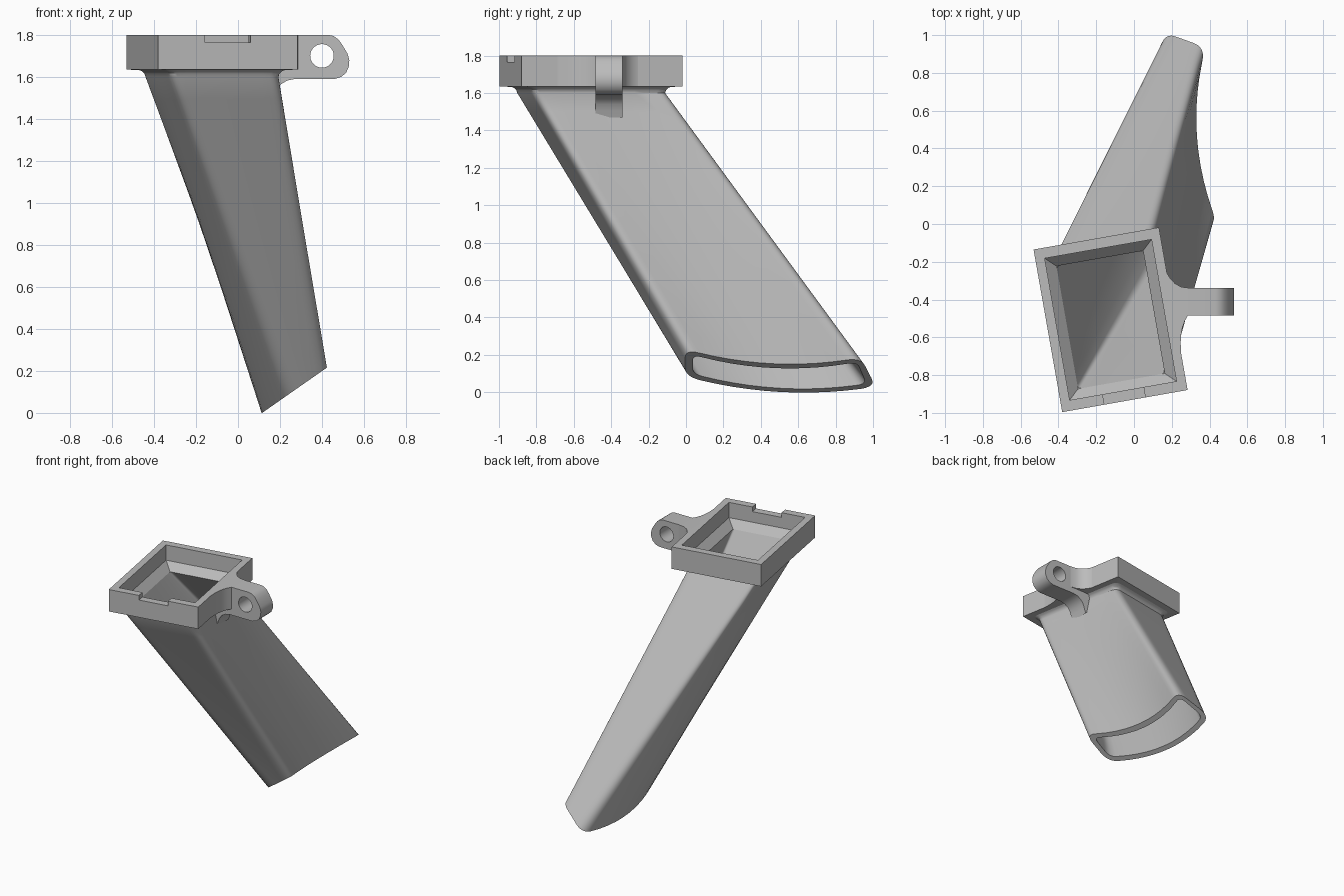
import bpy, bmesh, math
from mathutils import Vector

if "Cube" in bpy.data.objects:
    bpy.data.objects.remove(bpy.data.objects["Cube"])

grey = bpy.data.materials.new("plain grey")
grey.diffuse_color = (0.5, 0.5, 0.5, 1)
grey.use_nodes = True
grey.node_tree.nodes["Principled BSDF"].inputs["Base Color"].default_value = grey.diffuse_color

ANG = math.radians(10)
CX, CY = -0.124, -0.507
U = Vector((math.cos(ANG), math.sin(ANG), 0))
V = Vector((-math.sin(ANG), math.cos(ANG), 0))


def finish(name, bm, smooth=True):
    bmesh.ops.recalc_face_normals(bm, faces=bm.faces)
    me = bpy.data.meshes.new(name)
    bm.to_mesh(me)
    bm.free()
    me.materials.append(grey)
    ob = bpy.data.objects.new(name, me)
    bpy.context.collection.objects.link(ob)
    if smooth:
        bpy.ops.object.select_all(action='DESELECT')
        ob.select_set(True)
        bpy.context.view_layer.objects.active = ob
        bpy.ops.object.shade_smooth_by_angle(angle=math.radians(30))
    return ob


def rect(hu, hv, z):
    """Corners of the turned rectangle: front left, front right, back right, back left."""
    c = Vector((CX, CY, z))
    return [c + U * a * hu + V * b * hv for a, b in ((-1, -1), (1, -1), (1, 1), (-1, 1))]


def slot(yz):
    """Corners on the slanted outlet plane."""
    return [Vector((0.115 + 1.43 * z, y, z)) for y, z in yz]


def rounded(corners, r, bulges=(0, 0, 0, 0), n=10, m=6):
    """Closed ring with bowed sides and rounded corners."""
    sides = []
    for i in range(4):
        a, b = corners[i], corners[(i + 1) % 4]
        bow = Vector((1.43, 0, 1)) * bulges[i]
        t0 = r / (b - a).length
        ts = [t0 + (1 - 2 * t0) * k / n for k in range(n + 1)]
        sides.append([a.lerp(b, t) + bow * 4 * t * (1 - t) for t in ts])
    ring = []
    for i in range(4):
        p, q, c = sides[i - 1][-1], sides[i][0], corners[i]
        for k in range(1, m):
            t = k / m
            ring.append(p * (1 - t) ** 2 + c * 2 * t * (1 - t) + q * t * t)
        ring += sides[i]
    return ring


def closed_sweep(rings):
    """Skin the rings in order and join the last to the first."""
    bm = bmesh.new()
    vs = [[bm.verts.new(p) for p in r] for r in rings]
    for i, a in enumerate(vs):
        b = vs[(i + 1) % len(vs)]
        for j in range(len(a)):
            k = (j + 1) % len(a)
            bm.faces.new((a[j], a[k], b[k], b[j]))
    return bm


def prism(points, offset):
    bm = bmesh.new()
    f = bm.faces.new([bm.verts.new(p) for p in points])
    ext = bmesh.ops.extrude_face_region(bm, geom=[f])
    bmesh.ops.translate(bm, vec=offset,
                        verts=[g for g in ext['geom'] if isinstance(g, bmesh.types.BMVert)])
    return bm


def cut(ob, cutter):
    mod = ob.modifiers.new("cut", 'BOOLEAN')
    mod.operation = 'DIFFERENCE'
    mod.solver = 'EXACT'
    mod.object = cutter
    bpy.ops.object.select_all(action='DESELECT')
    bpy.context.view_layer.objects.active = ob
    ob.select_set(True)
    bpy.ops.object.modifier_apply(modifier=mod.name)
    bpy.data.objects.remove(cutter)


# Duct: straight loft from the turned neck to the bowed slot outlet
outer_top = rounded(rect(0.265, 0.362, 1.60), 0.05)
outer_end = rounded(slot([(-0.005, 0.085), (-0.005, 0.23), (0.935, 0.185), (1.015, 0.03)]),
                    0.08, (0, -0.055, 0, -0.056))
inner_top = rounded(rect(0.233, 0.33, 1.63), 0.02)
inner_end = rounded(slot([(0.037, 0.098), (0.037, 0.2), (0.915, 0.162), (0.965, 0.045)]),
                    0.05, (0, -0.052, 0, -0.05))
STEPS = 14


def loft(a, b):
    return [[p.lerp(q, s / STEPS) for p, q in zip(a, b)] for s in range(STEPS + 1)]


flare = [rounded(rect(0.265 + d, 0.362 + d, z), 0.05)
         for d, z in ((0.035, 1.637), (0.015, 1.627), (0.004, 1.615))]
finish("duct", closed_sweep(flare + loft(outer_top, outer_end) + loft(inner_top, inner_end)[::-1]))

# Collar: rectangular frame with a pocket and a sloping inner ledge
collar = finish("collar", closed_sweep([
    rect(0.337, 0.437, 1.635), rect(0.337, 0.437, 1.80), rect(0.287, 0.381, 1.80),
    rect(0.287, 0.381, 1.685), rect(0.233, 0.33, 1.63)]), False)

# Notch through the front wall of the collar
base = Vector((CX, CY, 1.765))
notch = [base + U * a + V * b for a, b in
         ((-0.11, -0.5), (0.11, -0.5), (0.11, -0.36), (-0.11, -0.36))]
cut(collar, finish("notch_cutter", prism(notch, Vector((0, 0, 0.1))), False))

# Mounting lug with a curved web down onto the duct
profile = [(0.185, 1.80), (0.43, 1.80), (0.455, 1.795), (0.478, 1.778), (0.495, 1.755),
           (0.522, 1.71), (0.53, 1.68), (0.528, 1.65), (0.515, 1.62), (0.492, 1.60),
           (0.46, 1.59), (0.27, 1.59), (0.235, 1.583), (0.205, 1.565), (0.185, 1.54),
           (0.172, 1.505), (0.16, 1.47), (0.15, 1.48), (0.125, 1.60), (0.13, 1.637), (0.183, 1.66)]
lug = finish("mounting_lug", prism([Vector((x, -0.485, z)) for x, z in profile],
                                   Vector((0, 0.145, 0))), False)
hole = [Vector((0.40 + 0.056 * math.cos(t), -0.6, 1.70 + 0.056 * math.sin(t)))
        for t in (math.tau * k / 40 for k in range(40))]
cut(lug, finish("hole_cutter", prism(hole, Vector((0, 0.4, 0))), False))
bpy.ops.object.shade_smooth_by_angle(angle=math.radians(35))

# Fillets blending the lug into the collar side
back = [(0.17, -0.34), (0.153, -0.17), (0.163, -0.215), (0.175, -0.26), (0.193, -0.29),
        (0.217, -0.315), (0.25, -0.333), (0.30, -0.34)]
front = [(0.20, -0.485), (0.285, -0.485), (0.268, -0.515), (0.256, -0.55), (0.249, -0.59),
         (0.247, -0.63), (0.25, -0.69), (0.22, -0.69)]
for name, pts in (("back_fillet", back), ("front_fillet", front)):
    finish(name, prism([Vector((x, y, 1.635)) for x, y in pts], Vector((0, 0, 0.165))))
